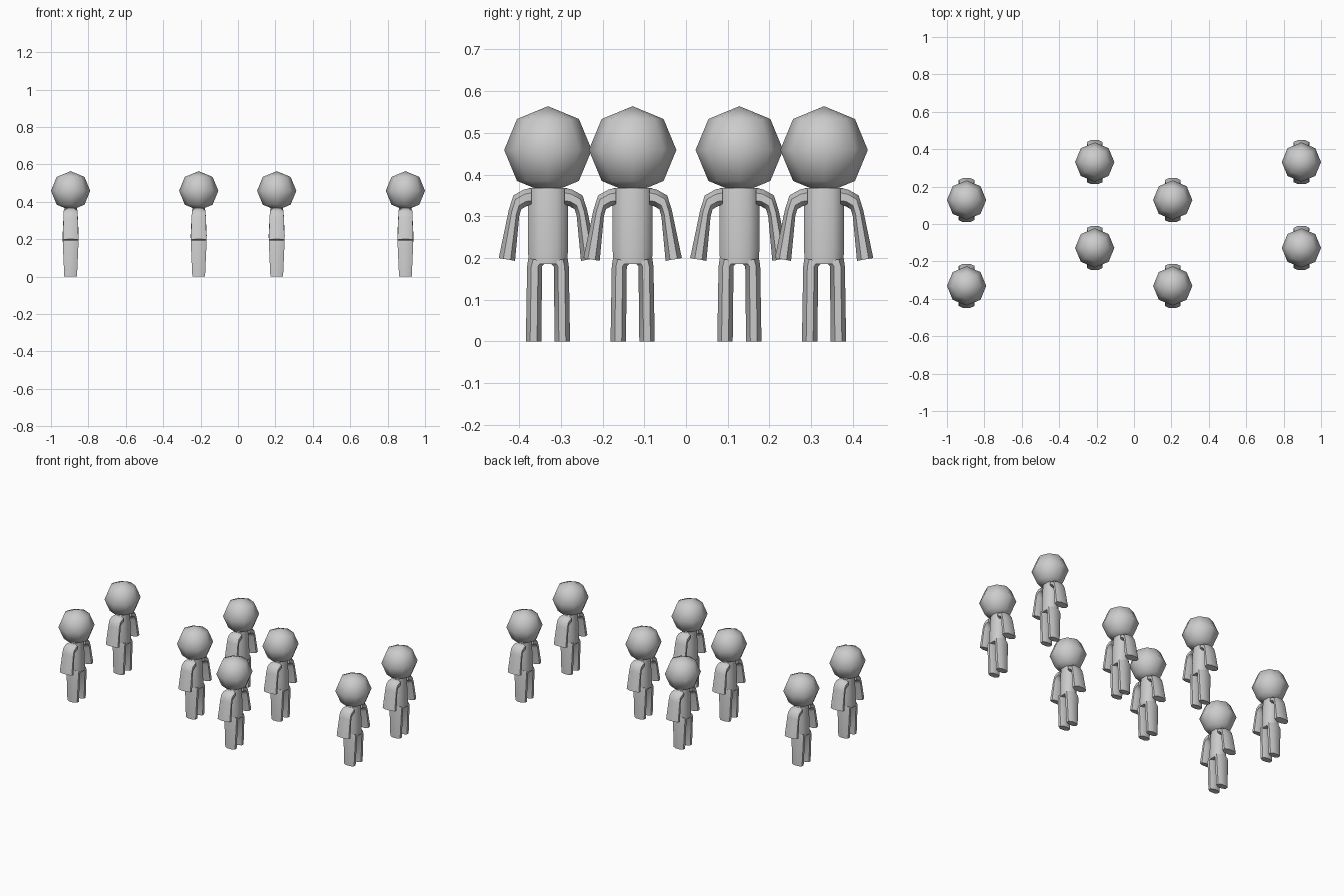
import bpy, bmesh
from mathutils import Vector

if "Cube" in bpy.data.objects:
    bpy.data.objects.remove(bpy.data.objects["Cube"])


def loft(bm, stations):
    """Eight-sided tube; each station is (outer y,z), (inner y,z), half depth in x."""
    k = 0.45
    octagon = [(1, -k), (1, k), (k, 1), (-k, 1), (-1, k), (-1, -k), (-k, -1), (k, -1)]
    rings = []
    for p, q, depth in stations:
        p, q = Vector((0, *p)), Vector((0, *q))
        mid, half = (p + q) / 2, (p - q) / 2
        rings.append([bm.verts.new(mid + half * u + Vector((depth * v, 0, 0)))
                      for u, v in octagon])
    for a, b in zip(rings, rings[1:]):
        for i in range(8):
            j = (i + 1) % 8
            bm.faces.new((a[i], a[j], b[j], b[i]))
    bm.faces.new(rings[0])
    bm.faces.new(rings[-1])


def finish(bm, name):
    bmesh.ops.recalc_face_normals(bm, faces=bm.faces[:])
    mesh = bpy.data.meshes.new(name)
    bm.to_mesh(mesh)
    bm.free()
    obj = bpy.data.objects.new(name, mesh)
    bpy.context.collection.objects.link(obj)
    bpy.ops.object.select_all(action='DESELECT')
    obj.select_set(True)
    bpy.context.view_layer.objects.active = obj
    bpy.ops.object.shade_smooth_by_angle(angle=1.0)
    return obj


def straight(z, half_width, depth):
    return ((half_width, z), (-half_width, z), depth)


# torso with neck
bm = bmesh.new()
loft(bm, [straight(0.185, 0.046, 0.042), straight(0.22, 0.048, 0.043),
          straight(0.325, 0.048, 0.038), straight(0.368, 0.046, 0.033)])
loft(bm, [straight(0.36, 0.028, 0.025), straight(0.378, 0.028, 0.025)])
torso = finish(bm, "torso")

# legs and arms, mirrored across the body
bm = bmesh.new()
arm_bm = bmesh.new()
for s in (1, -1):
    loft(bm, [((s * 0.053, 0), (s * 0.016, 0), 0.034),
              ((s * 0.050, 0.18), (s * 0.014, 0.18), 0.042),
              ((s * 0.047, 0.20), (s * 0.004, 0.19), 0.041)])
    loft(arm_bm, [((s * 0.040, 0.368), (s * 0.040, 0.325), 0.035),
                  ((s * 0.058, 0.364), (s * 0.050, 0.325), 0.037),
                  ((s * 0.083, 0.350), (s * 0.064, 0.317), 0.037),
                  ((s * 0.094, 0.315), (s * 0.069, 0.300), 0.038),
                  ((s * 0.118, 0.200), (s * 0.079, 0.193), 0.042)])
legs = finish(bm, "legs")
arms = finish(arm_bm, "arms")

# low-poly head
bm = bmesh.new()
bmesh.ops.create_uvsphere(bm, u_segments=8, v_segments=4, radius=0.105)
bmesh.ops.translate(bm, verts=bm.verts[:], vec=(0, 0, 0.459))
head = finish(bm, "head")

# two staggered rows of seated-group style placements
places = [(x, y) for x in (-0.895, 0.207) for y in (-0.331, 0.128)]
places += [(x, y) for x in (-0.21, 0.895) for y in (-0.128, 0.331)]
for part in (torso, legs, arms, head):
    for i, (x, y) in enumerate(places):
        obj = part if i == 0 else part.copy()
        if i:
            bpy.context.collection.objects.link(obj)
        obj.location = (x, y, 0)
